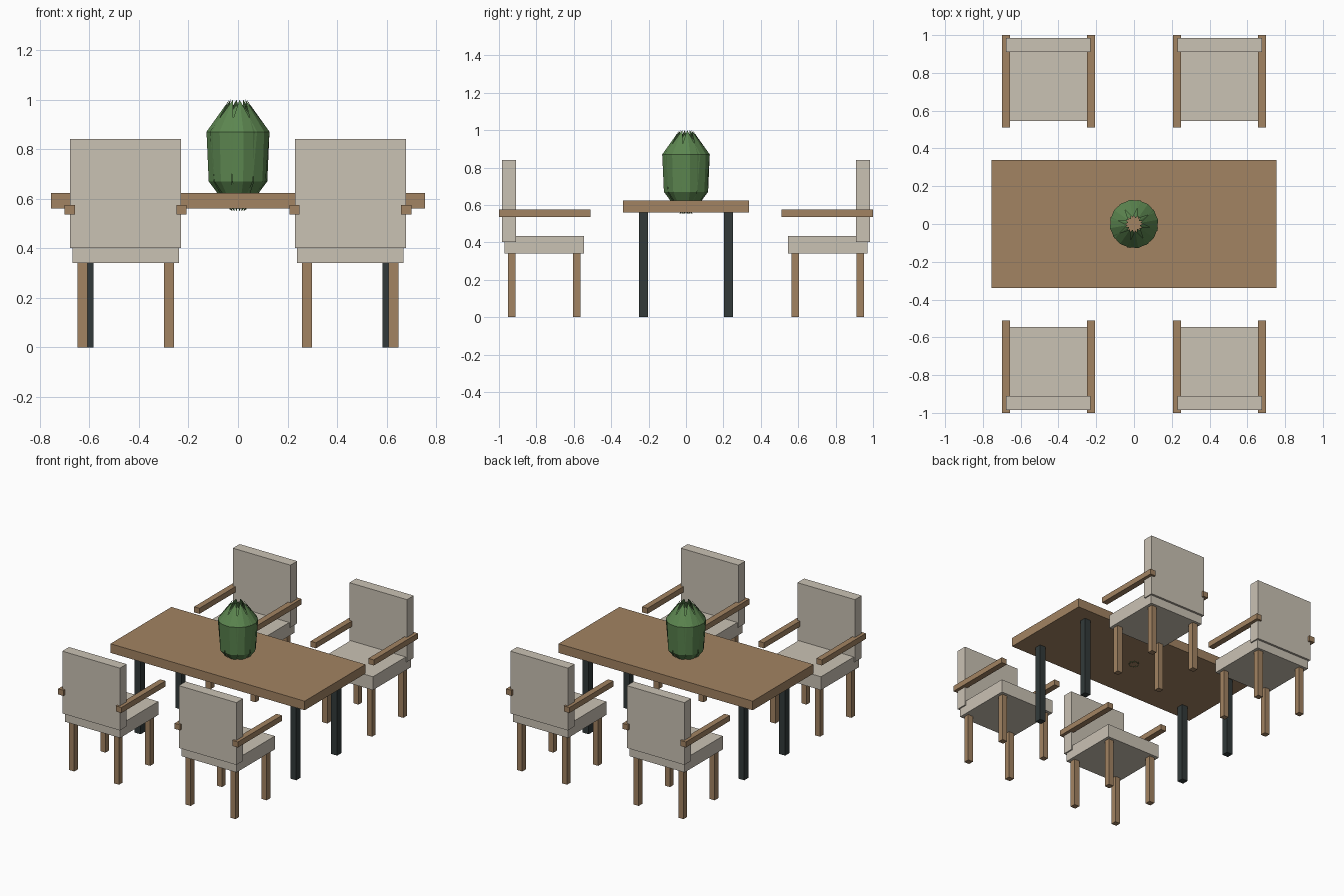
import bpy, bmesh, math
from mathutils import Matrix, Vector

cube = bpy.data.objects.get("Cube")
if cube:
    bpy.data.objects.remove(cube, do_unlink=True)


def material(name, rgb):
    """Flat material from 0-255 display values, stored as linear."""
    linear = [((c / 255 + 0.055) / 1.055) ** 2.4 for c in rgb]
    mat = bpy.data.materials.new(name)
    mat.use_nodes = True
    mat.diffuse_color = (*linear, 1)
    mat.node_tree.nodes["Principled BSDF"].inputs["Base Color"].default_value = (*linear, 1)
    return mat


wood = material("warm wood", (162, 131, 98))
fabric = material("cream fabric", (202, 194, 180))
metal = material("dark metal", (50, 58, 58))
leaf_green = material("leaf green", (92, 134, 80))


def finish(bm, name, mat):
    mesh = bpy.data.meshes.new(name)
    bm.to_mesh(mesh)
    bm.free()
    mesh.materials.append(mat)
    obj = bpy.data.objects.new(name, mesh)
    bpy.context.collection.objects.link(obj)
    return obj


def box(name, mat, x, y, z):
    """Box given by its (low, high) extent on each axis."""
    bm = bmesh.new()
    bmesh.ops.create_cube(bm, size=1)
    ext = (x, y, z)
    size = Matrix.Diagonal([hi - lo for lo, hi in ext] + [1])
    centre = Matrix.Translation([(hi + lo) / 2 for lo, hi in ext])
    bm.transform(centre @ size)
    return finish(bm, name, mat)


def around(centre, half):
    return (centre - half, centre + half)


# Table
box("table_top", wood, (-0.755, 0.755), (-0.338, 0.338), (0.56, 0.624))
for sx in (-1, 1):
    for sy in (-1, 1):
        box("table_leg", metal, around(sx * 0.605, 0.023), around(sy * 0.227, 0.023), (0, 0.56))


# Chairs: side is -1 for the front row and 1 for the back row
def chair(cx, side):
    def depth(a, b):
        return tuple(sorted((side * a, side * b)))

    box("chair_seat", fabric, around(cx, 0.215), depth(0.545, 0.97), (0.341, 0.435))
    box("chair_back", fabric, around(cx, 0.224), depth(0.91, 0.985), (0.402, 0.84))
    for sx in (-1, 1):
        box("chair_arm", wood, around(cx + sx * 0.225, 0.021), depth(0.51, 1.0), (0.536, 0.575))
        for y in (0.585, 0.932):
            box("chair_leg", wood, around(cx + sx * 0.174, 0.02), around(side * y, 0.02), (0, 0.341))


for cx in (-0.453, 0.453):
    for side in (-1, 1):
        chair(cx, side)


# Plant: rings of folded leaves, pointed at both ends
def leaf_ring(name, count, turn, scale, top):
    bm = bmesh.new()
    # Radius, height and half width along the leaf
    rows = [(0.12 * scale, 0.67, 0.042), (0.129 * scale, 0.87, 0.058)]
    for i in range(count):
        rot = Matrix.Rotation(turn + math.tau * i / count, 3, "Z")

        def vert(r, w, z):
            return bm.verts.new(rot @ Vector((r, w, z)))

        foot = vert(0.03 * scale, 0, 0.55)
        tip = vert(0.035 * scale, 0, top)
        low, high = [[vert(r - 0.014, -w, z), vert(r, 0, z), vert(r - 0.014, w, z)]
                     for r, z, w in rows]
        for k in (0, 1):
            bm.faces.new((foot, low[k + 1], low[k]))
            bm.faces.new((low[k], low[k + 1], high[k + 1], high[k]))
            bm.faces.new((high[k], high[k + 1], tip))
    bmesh.ops.recalc_face_normals(bm, faces=bm.faces)
    # Leaves face outward from the plant's axis
    for f in bm.faces:
        c = f.calc_center_median()
        if f.normal.x * c.x + f.normal.y * c.y < 0:
            f.normal_flip()
    finish(bm, name, leaf_green)


leaf_ring("outer_leaves", 8, math.radians(10), 1.0, 1.0)
leaf_ring("inner_leaves", 8, math.radians(32.5), 0.9, 0.98)
